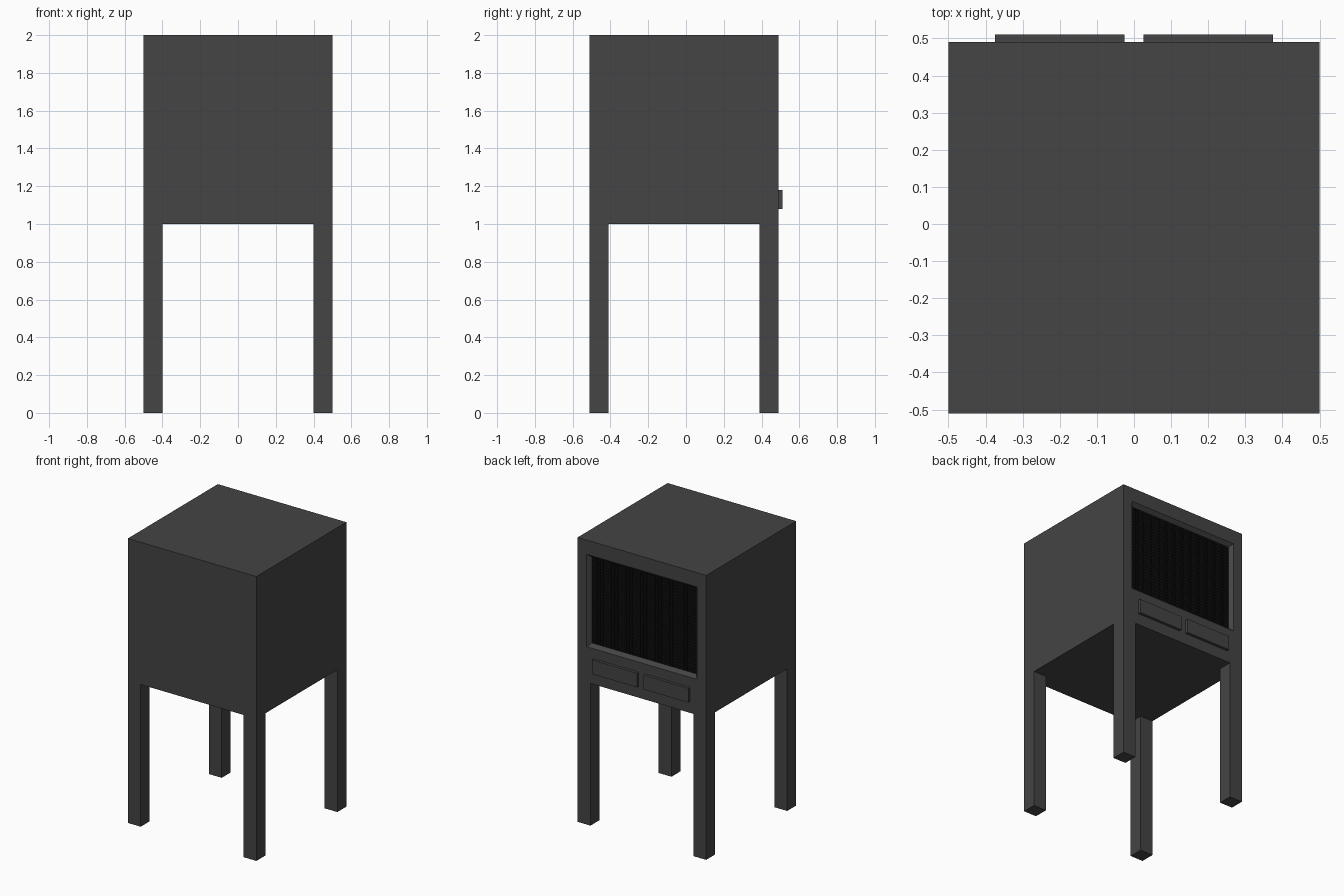
import bpy, bmesh
from mathutils import Matrix

if "Cube" in bpy.data.objects:
    bpy.data.objects.remove(bpy.data.objects["Cube"])


def material(name, v):
    m = bpy.data.materials.new(name)
    m.diffuse_color = (v, v, v, 1)
    m.use_nodes = True
    m.node_tree.nodes["Principled BSDF"].inputs["Base Color"].default_value = m.diffuse_color
    return m


CASE = material("charcoal", 0.058)
DARK = material("black", 0.004)


def finish(name, bm, mat):
    bmesh.ops.recalc_face_normals(bm, faces=bm.faces[:])
    me = bpy.data.meshes.new(name)
    bm.to_mesh(me)
    bm.free()
    ob = bpy.data.objects.new(name, me)
    me.materials.append(mat)
    bpy.context.collection.objects.link(ob)
    return ob


def add_box(bm, lo, hi):
    mid = [(a + b) / 2 for a, b in zip(lo, hi)]
    size = [b - a for a, b in zip(lo, hi)]
    m = Matrix.Translation(mid) @ Matrix.Diagonal((*size, 1))
    return bmesh.ops.create_cube(bm, size=1, matrix=m)["verts"]


def box(name, lo, hi):
    bm = bmesh.new()
    add_box(bm, lo, hi)
    finish(name, bm, CASE)


# Cabinet with a shallow, sloped-edge screen opening in its +y face
BACK, DEPTH, BEVEL = 0.49, 0.025, 0.033
bm = bmesh.new()
add_box(bm, (-0.5, -0.51, 1), (0.5, BACK, 2))
bm.normal_update()
face = max(bm.faces, key=lambda f: f.normal.y)
bmesh.ops.inset_region(bm, faces=[face], thickness=0.1)
for v in face.verts:
    v.co.z = 1.25 if v.co.z < 1.5 else 1.9
bmesh.ops.inset_region(bm, faces=[face], thickness=BEVEL)
for v in face.verts:
    v.co.y -= DEPTH
corners = [v.co.copy() for v in face.verts]
bmesh.ops.delete(bm, geom=[face], context='FACES_ONLY')
finish("cabinet", bm, CASE)

# Screen backing covered by a grid of small tiles
bm = bmesh.new()
bm.faces.new([bm.verts.new(c) for c in corners])
finish("screen_backing", bm, DARK)

bm = bmesh.new()
cols, rows = 36, 28
x0, x1 = min(c.x for c in corners), max(c.x for c in corners)
z0, z1 = min(c.z for c in corners), max(c.z for c in corners)
px, pz, y = (x1 - x0) / cols, (z1 - z0) / rows, BACK - DEPTH
for i in range(cols):
    for j in range(rows):
        x, z = x0 + i * px, z0 + j * pz
        add_box(bm, (x + 0.1 * px, y, z + 0.1 * pz),
                (x + 0.9 * px, y + 0.003, z + 0.9 * pz))
finish("screen_tiles", bm, DARK)

# Raised panels below the screen, and the four square legs
for side, x in (("left", -0.5), ("right", 0.4)):
    px0 = -0.375 if side == "left" else 0.025
    box(side + "_panel", (px0, BACK, 1.08), (px0 + 0.35, BACK + 0.02, 1.18))
    for end, y in (("front", -0.51), ("back", 0.39)):
        box(f"{end}_{side}_leg", (x, y, 0), (x + 0.1, y + 0.1, 1))
